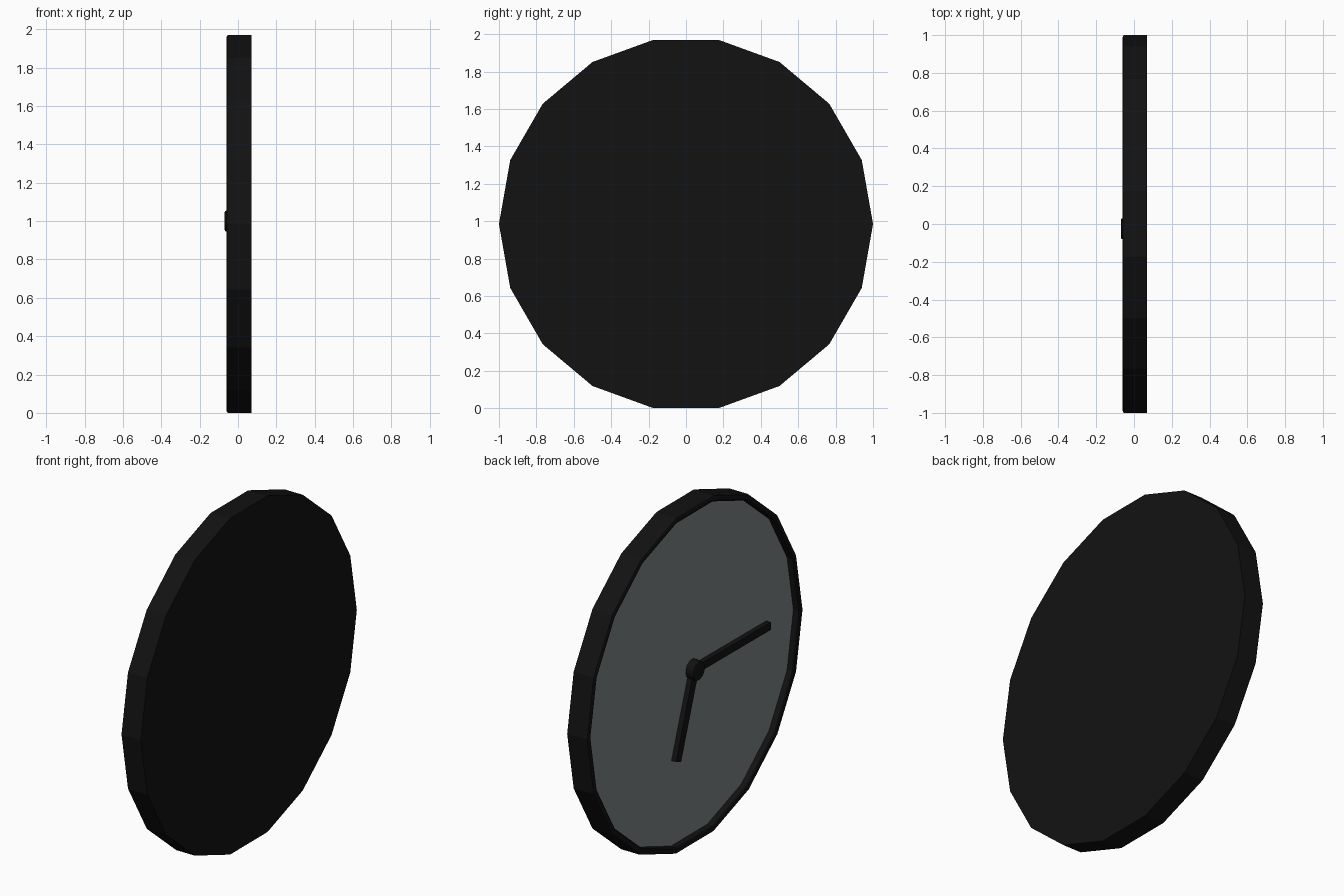
import bpy, bmesh, math
from mathutils import Vector

if "Cube" in bpy.data.objects:
    bpy.data.objects.remove(bpy.data.objects["Cube"])

SIDES = 18
CZ = 0.985  # height of the disc centre


def material(name, rgb):
    m = bpy.data.materials.new(name)
    m.diffuse_color = (*rgb, 1)
    m.use_nodes = True
    m.node_tree.nodes["Principled BSDF"].inputs["Base Color"].default_value = m.diffuse_color
    return m


black = material("black", (0.006, 0.006, 0.006))
grey = material("face_grey", (0.21, 0.235, 0.245))


def finish(name, bm, mat):
    bmesh.ops.recalc_face_normals(bm, faces=bm.faces)
    me = bpy.data.meshes.new(name)
    bm.to_mesh(me)
    bm.free()
    me.materials.append(mat)
    ob = bpy.data.objects.new(name, me)
    bpy.context.collection.objects.link(ob)
    return ob


def lathe(name, profile, sides, y, z, mat):
    """Closed solid from (x, radius) rings around the x axis, capped at both ends."""
    bm = bmesh.new()
    rings = []
    for x, r in profile:
        rings.append([bm.verts.new((x, y + r * math.cos(2 * math.pi * i / sides),
                                    z + r * math.sin(2 * math.pi * i / sides)))
                      for i in range(sides)])
    for a, b in zip(rings, rings[1:]):
        for i in range(sides):
            j = (i + 1) % sides
            bm.faces.new((a[i], a[j], b[j], b[i]))
    bm.faces.new(rings[0])
    bm.faces.new(rings[-1])
    return finish(name, bm, mat)


def hand(name, start, end, width):
    """Straight bar in the plane of the face, from start to end (y, z)."""
    p, q = Vector(start), Vector(end)
    n = (q - p).normalized().orthogonal() * width / 2
    bm = bmesh.new()
    base = bm.faces.new([bm.verts.new((-0.015, c.x, c.y))
                         for c in (p + n, q + n, q - n, p - n)])
    ext = bmesh.ops.extrude_face_region(bm, geom=[base], use_keep_orig=True)
    verts = [g for g in ext["geom"] if isinstance(g, bmesh.types.BMVert)]
    bmesh.ops.translate(bm, verts=verts, vec=(-0.035, 0, 0))
    return finish(name, bm, black)


# Case with a softened front rim and a recessed front; the recess floor is the dial
case = lathe("case", [(0.07, 1.0), (-0.05, 1.0), (-0.057, 0.997), (-0.06, 0.99),
                      (-0.06, 0.972), (-0.055, 0.965), (-0.02, 0.965)],
             SIDES, 0, CZ, black)
case.data.materials.append(grey)
for f in case.data.polygons:
    if len(f.vertices) == SIDES and f.center.x < 0:
        f.material_index = 1

# Centre hub
HUB = (-0.025, 1.0)
lathe("hub", [(-0.015, 0.056), (-0.061, 0.056), (-0.067, 0.053), (-0.07, 0.045)],
      SIDES, *HUB, black)

# Hands
hand("minute_hand", HUB, (-0.715, 0.995), 0.045)
hand("hour_hand", HUB, (0.14, CZ - 0.46), 0.05)
